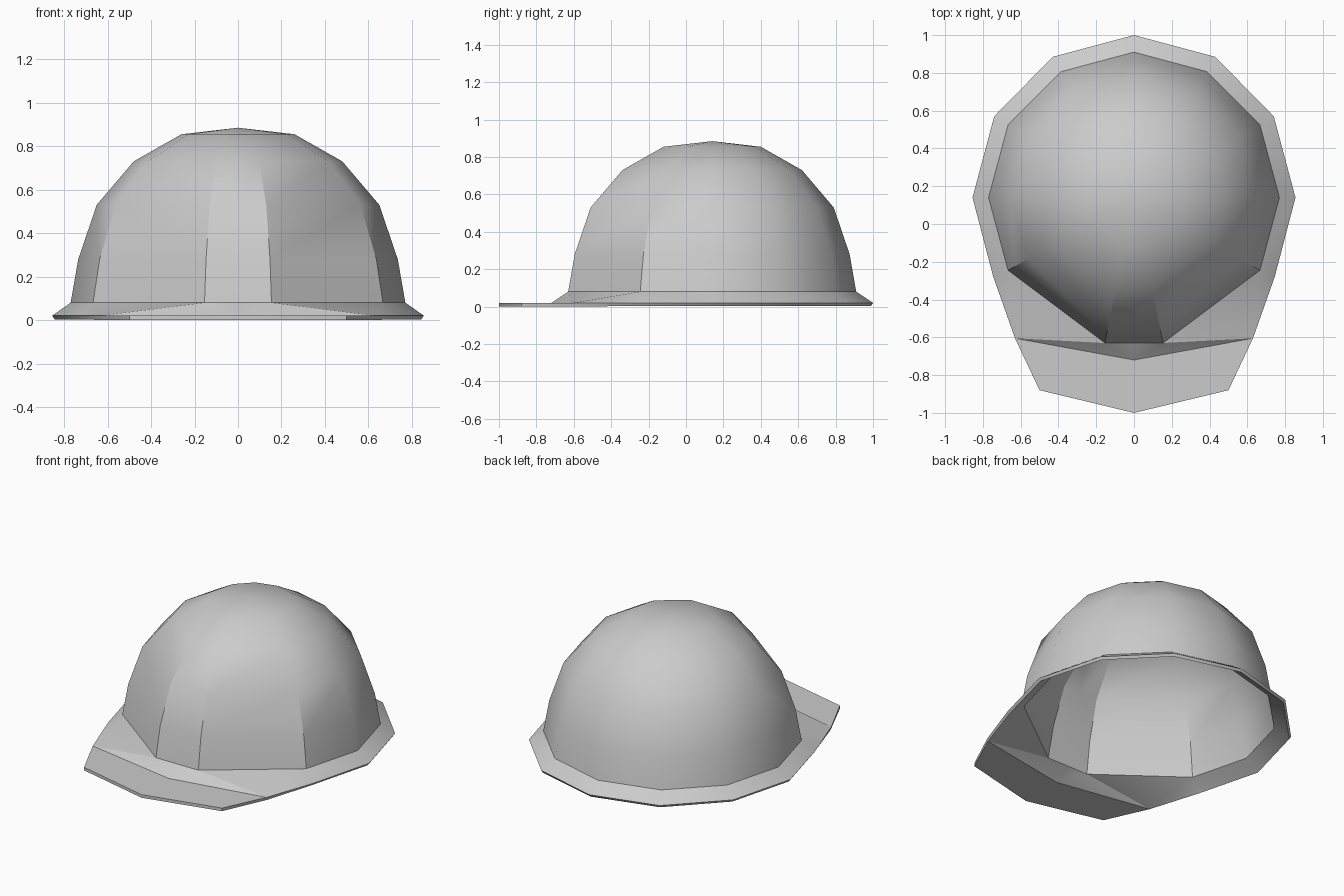
import bpy, bmesh
from math import sin, cos, radians

if "Cube" in bpy.data.objects:
    bpy.data.objects.remove(bpy.data.objects["Cube"])

CY = 0.14  # dome centre in y
# half cross-section of the dome, front to back: flat front panel, then 12-gon corners
SECTION = [(0, -1), (0.2, -1)] + [(cos(radians(a)), sin(radians(a))) for a in (-30, 0, 30, 60)] + [(0, 1)]
RINGS = [(0.77, 0.08), (0.735, 0.28), (0.65, 0.53), (0.48, 0.73), (0.26, 0.855)]
APEX = (0, CY, 0.885)
BRIM = [(0.63, -0.605), (0.745, -0.28), (0.855, 0.14), (0.74, 0.57), (0.43, 0.885), (0, 1.0)]
ZB = 0.02

bm = bmesh.new()

# dome, right half
rings = [[bm.verts.new((x * r, CY + y * r, z)) for x, y in SECTION] for r, z in RINGS]
for lo, hi in zip(rings, rings[1:]):
    for k in range(len(lo) - 1):
        bm.faces.new((lo[k], lo[k + 1], hi[k + 1], hi[k]))
apex = bm.verts.new(APEX)
top = rings[-1]
for k in range(len(top) - 1):
    bm.faces.new((top[k], top[k + 1], apex))

# sloped brim around the dome
base = rings[0]
outer = [bm.verts.new((x, y, ZB)) for x, y in BRIM]
mid = bm.verts.new((0, -0.72, ZB))
bm.faces.new((base[0], mid, base[1]))
bm.faces.new((base[1], mid, outer[0]))
bm.faces.new((base[1], outer[0], base[2]))
bm.faces.new((base[2], outer[0], outer[1]))
for k in range(1, 5):
    bm.faces.new((base[k + 1], outer[k], outer[k + 1], base[k + 2]))

# flat visor at the front
tip = bm.verts.new((0, -1.0, ZB))
corner = bm.verts.new((0.5, -0.88, ZB))
bm.faces.new((mid, tip, corner, outer[0]))

# crisp edges of the front panel
for lo, hi in zip(rings[:3], rings[1:4]):
    bm.edges.get((lo[1], hi[1])).smooth = False

mesh = bpy.data.meshes.new("hard_hat_shell")
bm.to_mesh(mesh)
bm.free()
shell = bpy.data.objects.new("hard_hat_shell", mesh)
bpy.context.collection.objects.link(shell)
bpy.context.view_layer.objects.active = shell
shell.select_set(True)

# mirror the half and give the shell its thickness
shell.modifiers.new("mirror", 'MIRROR')
thick = shell.modifiers.new("thickness", 'SOLIDIFY')
thick.thickness = 0.02
thick.offset = -1
for name in ("mirror", "thickness"):
    bpy.ops.object.modifier_apply(modifier=name)
bpy.ops.object.shade_smooth_by_angle(angle=radians(31))
